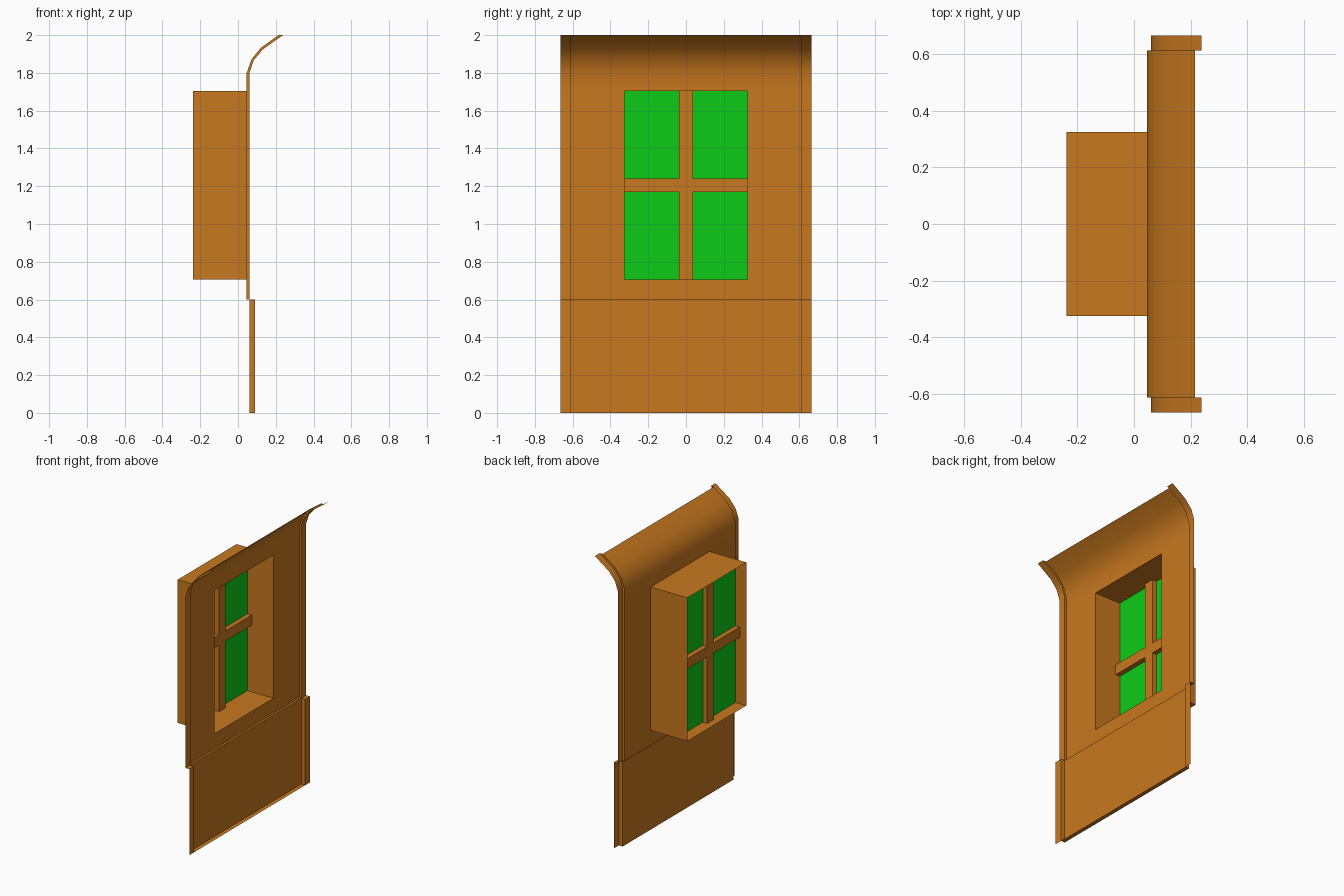
import bpy, bmesh

if "Cube" in bpy.data.objects:
    bpy.data.objects.remove(bpy.data.objects["Cube"])


def material(name, rgb):
    m = bpy.data.materials.new(name)
    m.diffuse_color = (*rgb, 1)
    m.use_nodes = True
    m.node_tree.nodes["Principled BSDF"].inputs["Base Color"].default_value = m.diffuse_color
    return m


ORANGE = material("orange_paint", (0.58, 0.19, 0.014))
GREEN = material("green_glass", (0.004, 0.6, 0.009))


def sheet(name, columns, mat, skip=()):
    """Skin a grid of point columns with quads, leaving out skipped cells."""
    bm = bmesh.new()
    grid = [[bm.verts.new(p) for p in col] for col in columns]
    for j in range(len(grid) - 1):
        for i in range(len(grid[0]) - 1):
            if (j, i) not in skip:
                bm.faces.new((grid[j][i], grid[j + 1][i],
                              grid[j + 1][i + 1], grid[j][i + 1]))
    bmesh.ops.remove_doubles(bm, verts=bm.verts, dist=1e-5)
    bmesh.ops.delete(bm, geom=[v for v in bm.verts if not v.link_faces], context='VERTS')
    mesh = bpy.data.meshes.new(name)
    bm.to_mesh(mesh)
    bm.free()
    mesh.materials.append(mat)
    ob = bpy.data.objects.new(name, mesh)
    bpy.context.collection.objects.link(ob)
    return ob


def box(name, lo, hi, mat):
    bpy.ops.mesh.primitive_cube_add(size=1, location=[(a + b) / 2 for a, b in zip(lo, hi)])
    ob = bpy.context.object
    ob.name = name
    ob.scale = [b - a for a, b in zip(lo, hi)]
    bpy.ops.object.transform_apply(location=False, rotation=False, scale=True)
    ob.data.materials.append(mat)
    return ob


W, EDGE, INNER = 0.325, 0.665, 0.612   # window half width, panel and strip edges
Z0, Z1 = 0.705, 1.705                  # window sill and head
ZM = (Z0 + Z1) / 2

# Wall profiles (x, z): recessed centre and raised side strip
centre = [(0.09, 0), (0.06, 0), (0.06, 0.6), (0.046, 0.6), (0.046, Z0), (0.046, Z1),
          (0.046, 1.8), (0.072, 1.872), (0.12, 1.932), (0.215, 2.0)]
strip = [(0.09, 0), (0.09, 0), (0.09, 0.6), (0.06, 0.6), (0.06, Z0), (0.06, Z1),
         (0.06, 1.8), (0.083, 1.866), (0.13, 1.923), (0.238, 2.0)]

# Wall panel with window opening, side strips and curved top
half = [(EDGE, strip), (INNER, strip), (INNER, centre), (W, centre)]
cols = [(-y, p) for y, p in half] + [(y, p) for y, p in reversed(half)]
wall = sheet("wall_panel", [[(x, y, z) for x, z in p] for y, p in cols],
             ORANGE, skip={(3, 4)})
bpy.context.view_layer.objects.active = wall
wall.select_set(True)
bpy.ops.object.shade_smooth_by_angle(angle=0.6)

# Window surround reaching back from the opening
corners = [(-W, Z0), (W, Z0), (W, Z1), (-W, Z1), (-W, Z0)]
sheet("window_surround", [[(x, y, z) for x in (0.046, -0.238)] for y, z in corners], ORANGE)

# Glass pane
GX = -0.155
sheet("window_glass", [[(GX, y, z) for z in (Z0, Z1)] for y in (-W, W)], GREEN)

# Crossing window bars
D, B = 0.034, 0.036
box("horizontal_bar", (GX - D, -W, ZM - B), (GX + D, W, ZM + B), ORANGE)
for name, a, b in (("lower_vertical_bar", Z0, ZM - B), ("upper_vertical_bar", ZM + B, Z1)):
    box(name, (GX - D, -B, a), (GX + D, B, b), ORANGE)
